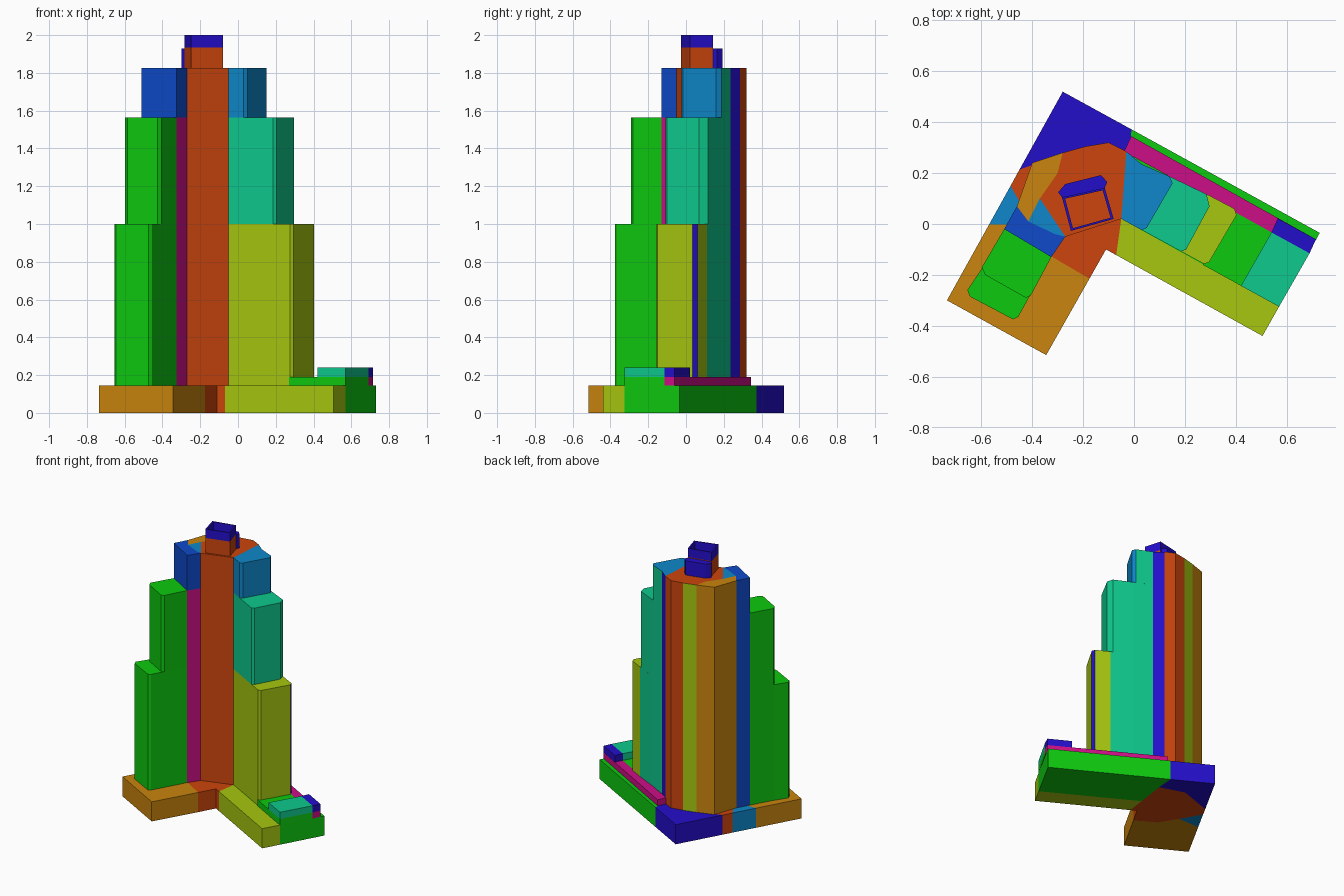
import bpy, bmesh
from mathutils import Vector

cube = bpy.data.objects.get("Cube")
if cube:
    bpy.data.objects.remove(cube, do_unlink=True)


# Flat colours, given as display values and converted to linear
def linear(c):
    return c / 12.92 if c <= 0.04045 else ((c + 0.055) / 1.055) ** 2.4


PALETTE = {
    "red_orange": (0.80, 0.27, 0.05), "amber": (0.79, 0.52, 0.055),
    "yellow_green": (0.65, 0.78, 0.06), "green": (0.055, 0.79, 0.06),
    "teal": (0.055, 0.79, 0.55), "sky_blue": (0.055, 0.53, 0.79),
    "blue": (0.055, 0.29, 0.79), "indigo": (0.14, 0.055, 0.79),
    "magenta": (0.80, 0.055, 0.53),
}
NAMES = list(PALETTE)
MATS = []
for name, rgb in PALETTE.items():
    m = bpy.data.materials.new(name)
    m.use_nodes = True
    col = tuple(linear(c) for c in rgb) + (1.0,)
    m.diffuse_color = col
    m.node_tree.nodes["Principled BSDF"].inputs["Base Color"].default_value = col
    MATS.append(m)


def slab(name, z0, z1, zones):
    """Extrude adjoining plan zones (colour, points, {edge: wall colour}) as one solid."""
    bm = bmesh.new()
    verts, count = {}, {}

    def vert(p, z):
        key = (p, z)
        if key not in verts:
            verts[key] = bm.verts.new((p[0], p[1], z))
        return verts[key]

    def face(vs, colour):
        bm.faces.new(vs).material_index = NAMES.index(colour)

    def edges(pts):
        return list(zip(pts, pts[1:] + pts[:1]))

    for zone in zones:
        for a, b in edges(zone[1]):
            k = frozenset((a, b))
            count[k] = count.get(k, 0) + 1
    for colour, pts, *rest in zones:
        walls = rest[0] if rest else {}
        face([vert(p, z1) for p in pts], colour)
        face([vert(p, z0) for p in reversed(pts)], colour)
        # only edges on the outline become walls
        for i, (a, b) in enumerate(edges(pts)):
            if count[frozenset((a, b))] == 1:
                face([vert(a, z0), vert(b, z0), vert(b, z1), vert(a, z1)],
                     walls.get(i, colour))
    bmesh.ops.recalc_face_normals(bm, faces=bm.faces[:])
    me = bpy.data.meshes.new(name)
    bm.to_mesh(me)
    bm.free()
    for m in MATS:
        me.materials.append(m)
    ob = bpy.data.objects.new(name, me)
    bpy.context.collection.objects.link(ob)
    return ob


# Podium: L-shaped plan split into colour zones
inner, back = (-0.05, 0.02), (-0.02, 0.24)
slab("podium", 0.0, 0.145, [
    ("indigo", [(-0.28, 0.52), (-0.45, 0.214), (-0.2, 0.3), back, (-0.01, 0.372)]),
    ("red_orange", [(-0.45, 0.214), (-0.485, 0.15), (-0.4, 0.0), (-0.32, -0.13),
                    (-0.175, -0.215), (-0.11, -0.1), (-0.07, -0.122), inner, back,
                    (-0.2, 0.3)]),
    ("sky_blue", [(-0.485, 0.15), (-0.57, -0.003), (-0.4, 0.0)]),
    ("amber", [(-0.57, -0.003), (-0.735, -0.3), (-0.345, -0.515), (-0.175, -0.215),
               (-0.32, -0.13), (-0.4, 0.0)]),
    ("yellow_green", [(-0.07, -0.122), (0.505, -0.44), (0.57, -0.325), inner]),
    ("green", [inner, (0.57, -0.325), (0.73, -0.035), (-0.01, 0.372), back]),
])

# Low terrace and end boxes on the long wing
e0, e1, e2 = (0.57, -0.325), (0.69, -0.115), (0.715, -0.06)
slab("terrace", 0.145, 0.19, [
    ("green", [(0.27, -0.16), e0, e1, (0.3, 0.1)]),
    ("magenta", [e1, e2, (-0.01, 0.345), (-0.04, 0.284), (0.3, 0.1)]),
])
slab("terrace_boxes", 0.19, 0.24, [
    ("teal", [(0.42, -0.243), e0, e1, (0.54, -0.033)]),
    ("indigo", [(0.54, -0.033), e1, e2, (0.565, 0.022)]),
])

# Central tower: plan points run counter-clockwise around the outline
core_e, core_ne = (-0.05, 0.02), (-0.03, 0.285)
n1, n2, n3, nw = (-0.1, 0.32), (-0.19, 0.305), (-0.28, 0.28), (-0.4, 0.24)
w1, w2, s1, s2 = (-0.46, 0.07), (-0.51, -0.02), (-0.325, -0.13), (-0.27, -0.05)
q1, q2, q3, q4 = (-0.3, 0.2), (-0.37, 0.1), (-0.415, 0.01), (-0.31, -0.04)


def core(name, z0, z1, side):
    slab(name, z0, z1, [
        ("red_orange", [core_e, core_ne, n1, n2, n3, q1, q2, s2], {3: "yellow_green"}),
        ("amber", [n3, nw, w1, q3, q2, q1]),
        ("sky_blue", [q2, q3, q4, s2]),
        ("blue", [w1, w2, s1, s2, q4, q3], {2: side}),
    ])


core("core_lower", 0.145, 1.565, "magenta")
core("core_upper", 1.565, 1.825, "blue")

# Left wing steps
slab("left_wing_low", 0.145, 1.0, [
    ("green", [w2, (-0.595, -0.17), (-0.625, -0.215), (-0.655, -0.26), (-0.645, -0.285),
               (-0.475, -0.375), (-0.455, -0.365), s1])])
slab("left_wing_high", 1.0, 1.565, [
    ("green", [w2, (-0.598, -0.17), (-0.585, -0.2), (-0.425, -0.29), (-0.405, -0.28), s1])])

# Right wing steps, with teal rear walls and an indigo link to the core
link = (0.03, 0.235)
slab("right_wing_low", 0.145, 1.0, [
    ("yellow_green", [core_e, (0.275, -0.157), (0.295, -0.15), (0.403, 0.035),
                      (0.395, 0.06), (0.3, 0.11), (0.155, 0.18), link, core_ne],
     {3: "indigo", 5: "teal", 6: "teal", 7: "indigo"})])
slab("right_wing_mid", 1.0, 1.565, [
    ("teal", [core_e, (0.185, -0.108), (0.205, -0.1), (0.297, 0.07), (0.285, 0.117),
              (0.155, 0.18), link, core_ne], {6: "indigo"})])
slab("right_wing_high", 1.565, 1.825, [
    ("sky_blue", [core_e, (0.03, -0.024), (0.05, -0.015), (0.152, 0.16), (0.14, 0.187),
                  link, core_ne], {4: "teal", 5: "indigo"})])

# Penthouse, rear annex and open parapet
outer = [(-0.283, 0.105), (-0.248, -0.027), (-0.08, 0.02), (-0.115, 0.142)]
slab("penthouse", 1.825, 1.935, [("red_orange", outer)])
slab("penthouse_annex", 1.825, 1.93, [
    ("indigo", [outer[0], outer[3], (-0.105, 0.165), (-0.13, 0.192), (-0.27, 0.157),
                (-0.298, 0.125)])])
centre = sum((Vector(p) for p in outer), Vector((0, 0))) / 4
rim = [tuple(centre + (Vector(p) - centre) * 0.88) for p in outer]
slab("parapet", 1.93, 2.0, [
    ("indigo", [outer[i], outer[(i + 1) % 4], rim[(i + 1) % 4], rim[i]]) for i in range(4)])
